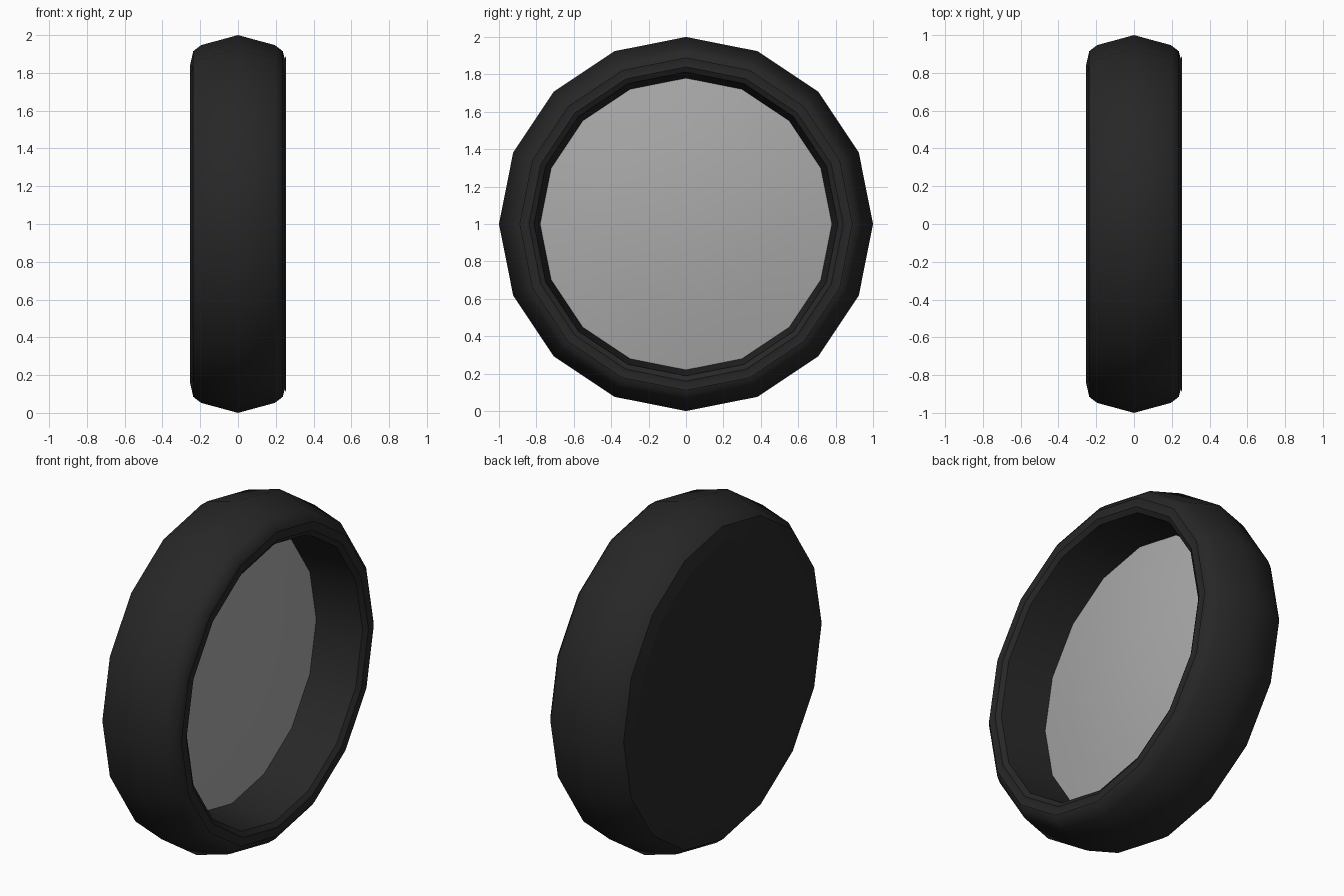
import bpy, bmesh, math

if "Cube" in bpy.data.objects:
    bpy.data.objects.remove(bpy.data.objects["Cube"])

SIDES = 16

def ring(bm, x, r):
    """One ring of vertices about the axle, which runs along x at z = 1."""
    return [bm.verts.new((x, r * math.sin(2 * math.pi * i / SIDES),
                          1 + r * math.cos(2 * math.pi * i / SIDES)))
            for i in range(SIDES)]

def lathe(name, profile, color, tip=None, flip=False, angle=40):
    """Spin (x, radius) points; an optional tip closes the last ring to a centre."""
    bm = bmesh.new()
    rings = [ring(bm, x, r) for x, r in profile]
    for a, b in zip(rings, rings[1:]):
        for i in range(SIDES):
            j = (i + 1) % SIDES
            bm.faces.new((a[i], b[i], b[j], a[j]))
    if tip is not None:
        c = bm.verts.new((tip, 0, 1))
        for i in range(SIDES):
            bm.faces.new((rings[-1][i], c, rings[-1][(i + 1) % SIDES]))
    # Rings running outward-to-inward along +x already face outward
    bm.normal_update()
    test = max(bm.faces, key=lambda f: f.calc_center_median().z)
    out = test.normal.x * (-1 if flip else 1) if tip is not None else test.normal.z
    if out < 0:
        bmesh.ops.reverse_faces(bm, faces=bm.faces)
    me = bpy.data.meshes.new(name)
    bm.to_mesh(me)
    bm.free()
    ob = bpy.data.objects.new(name, me)
    bpy.context.collection.objects.link(ob)
    mat = bpy.data.materials.new(name + "_colour")
    mat.diffuse_color = color
    mat.use_nodes = True
    mat.node_tree.nodes["Principled BSDF"].inputs["Base Color"].default_value = mat.diffuse_color
    me.materials.append(mat)
    bpy.ops.object.select_all(action='DESELECT')
    ob.select_set(True)
    bpy.context.view_layer.objects.active = ob
    bpy.ops.object.shade_smooth_by_angle(angle=math.radians(angle))
    return ob

RUBBER = (.02, .02, .02, 1)

# Tyre: crowned tread, ridged sidewall, tapering inner wall
lathe("tyre", [(-.255, .835), (-.237, .915), (-.195, .947), (0, 1), (.195, .947),
               (.237, .915), (.247, .875), (.255, .89), (.25, .86), (.255, .84),
               (.237, .812), (-.04, .78)], RUBBER)
# Closed back of the wheel
lathe("back_cap", [(-.255, .835)], RUBBER, tip=-.255, flip=True)
# Grey recessed hub disc, gently domed
lathe("hub_disc", [(-.04, .78), (.005, .52), (.032, .26)], (.4, .4, .4, 1), tip=.041)
